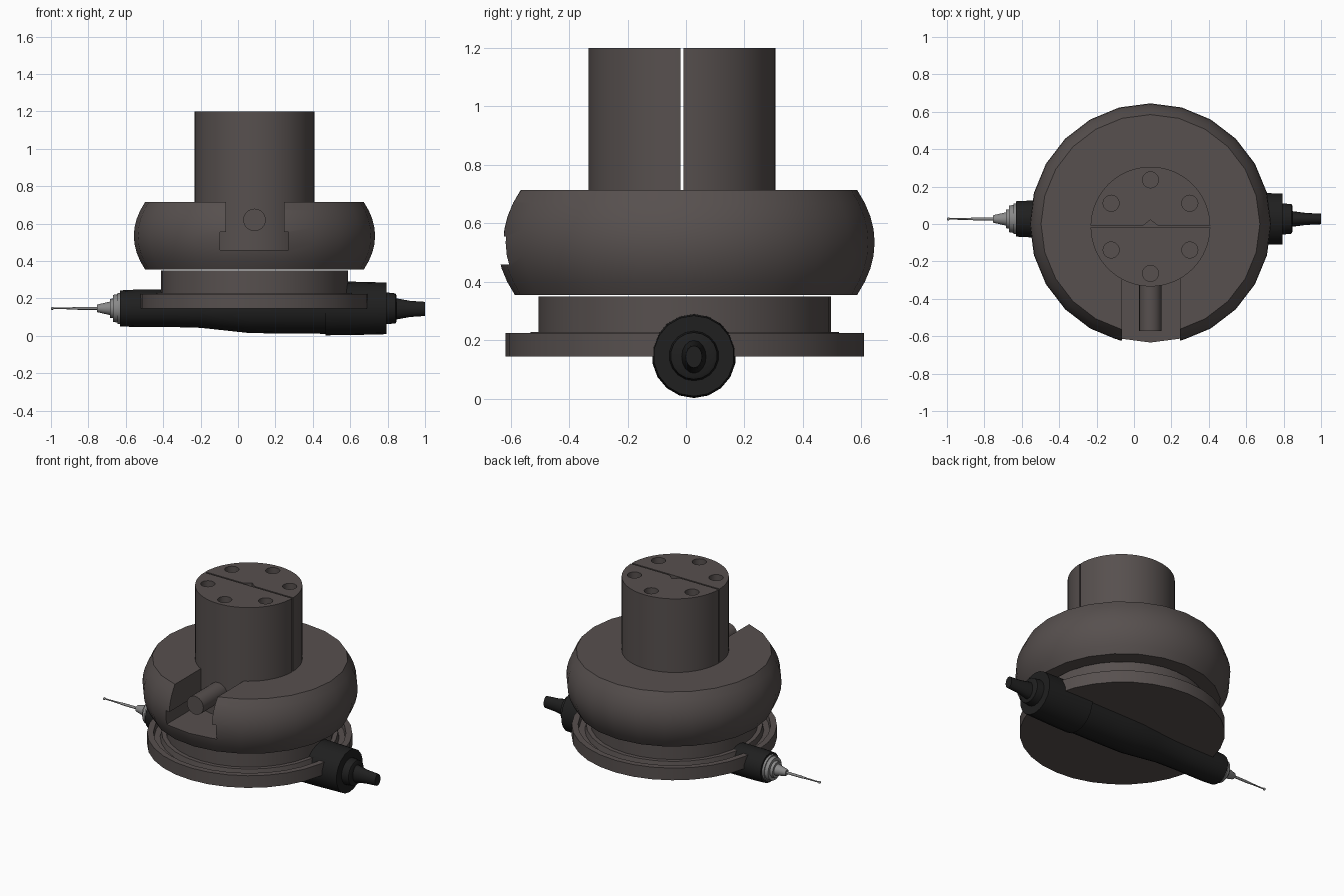
import bpy, bmesh, math
from mathutils import Matrix, Vector

if "Cube" in bpy.data.objects:
    bpy.data.objects.remove(bpy.data.objects["Cube"])

CX = 0.088  # vertical axis of the holder


def material(name, rgb):
    m = bpy.data.materials.new(name)
    m.diffuse_color = (*rgb, 1)
    m.use_nodes = True
    m.node_tree.nodes["Principled BSDF"].inputs["Base Color"].default_value = m.diffuse_color
    return m


BROWN = material("warm grey", (0.095, 0.08, 0.077))
BLACK = material("black", (0.014, 0.014, 0.014))
STEEL = material("steel grey", (0.25, 0.25, 0.25))


def finish(name, bm, mat):
    bmesh.ops.recalc_face_normals(bm, faces=bm.faces)
    me = bpy.data.meshes.new(name)
    bm.to_mesh(me)
    bm.free()
    me.materials.append(mat)
    ob = bpy.data.objects.new(name, me)
    bpy.context.collection.objects.link(ob)
    return ob


def smooth(ob, deg=35):
    bpy.ops.object.select_all(action='DESELECT')
    ob.select_set(True)
    bpy.context.view_layer.objects.active = ob
    bpy.ops.object.shade_smooth_by_angle(angle=math.radians(deg))
    return ob


def lathe(name, profile, sides, mat, matrix, squash=1.0):
    """Closed solid from (height, radius) pairs turned about local z."""
    bm = bmesh.new()
    rings = []
    for h, r in profile:
        rings.append([bm.verts.new((r * squash * math.cos(2 * math.pi * i / sides),
                                    r * math.sin(2 * math.pi * i / sides), h))
                      for i in range(sides)])
    for a, b in zip(rings, rings[1:]):
        for i in range(sides):
            j = (i + 1) % sides
            bm.faces.new((a[i], a[j], b[j], b[i]))
    bm.faces.new(rings[0])
    bm.faces.new(rings[-1])
    bm.transform(matrix)
    return finish(name, bm, mat)


def upright(y=0.0):
    return Matrix.Translation((CX, y, 0))


def cut(ob, cutter):
    mod = ob.modifiers.new("cut", 'BOOLEAN')
    mod.operation, mod.solver, mod.object = 'DIFFERENCE', 'EXACT', cutter
    bpy.ops.object.select_all(action='DESELECT')
    ob.select_set(True)
    bpy.context.view_layer.objects.active = ob
    bpy.ops.object.modifier_apply(modifier=mod.name)
    bpy.data.objects.remove(cutter)


def prism(bm, outline, z0, z1):
    low = [bm.verts.new((x, y, z0)) for x, y in outline]
    face = bm.faces.new(low)
    up = bmesh.ops.extrude_face_region(bm, geom=[face])
    bmesh.ops.translate(bm, vec=(0, 0, z1 - z0),
                        verts=[v for v in up["geom"] if isinstance(v, bmesh.types.BMVert)])


# Bulging collar with an arc profile
n = 8
arc = [(0.535 + 0.18 * t, 0.585 + 0.06 * (1 - t * t)) for t in
       [-1 + 2 * i / n for i in range(n + 1)]]
collar = lathe("collar", arc, 24, BROWN, upright())

# T-shaped slot in the front of the collar
bm = bmesh.new()
t_shape = [(-0.095, 0.46), (0.27, 0.46), (0.27, 0.555), (0.245, 0.555),
           (0.245, 0.9), (-0.065, 0.9), (-0.065, 0.555), (-0.095, 0.555)]
prism(bm, t_shape, 0.2, 0.8)
bm.transform(Matrix.Rotation(math.pi / 2, 4, 'X'))
cut(collar, finish("slot_cutter", bm, BROWN))
smooth(collar)

# Peg in the slot
smooth(lathe("slot_peg", [(0.25, 0.06), (0.572, 0.06)], 24, BROWN,
             Matrix.Translation((CX, 0, 0.62)) @ Matrix.Rotation(math.pi / 2, 4, 'X')))

# Split post: two half cylinders, the rear one with a small notch
bm = bmesh.new()
R, GAP, YC = 0.32, 0.005, -0.014
a0 = math.asin(GAP / R)
half = [(R * math.cos(a0 + (math.pi - 2 * a0) * i / 32),
         R * math.sin(a0 + (math.pi - 2 * a0) * i / 32)) for i in range(33)]
notch = [(-0.04, GAP), (0, 0.036), (0.04, GAP)]
prism(bm, half + notch, 0.42, 1.2)
prism(bm, [(x, -y) for x, y in half], 0.42, 1.2)
bm.transform(upright(YC))
post = finish("split_post", bm, BROWN)

# Six blind holes in the post top
bm = bmesh.new()
for i in range(6):
    a = math.pi / 2 + i * math.pi / 3
    bmesh.ops.create_cone(bm, cap_ends=True, segments=20, radius1=0.043, radius2=0.043, depth=0.2,
                          matrix=upright(YC) @ Matrix.Translation(
                              (0.243 * math.cos(a), 0.25 * math.sin(a), 1.2)))
cut(post, finish("hole_cutter", bm, BROWN))
smooth(post)

# Base disc with a groove and the neck
base = [(0.145, 0.613), (0.225, 0.613), (0.225, 0.575), (0.195, 0.57), (0.195, 0.535),
        (0.229, 0.527), (0.229, 0.5), (0.350, 0.5)]
smooth(lathe("base_and_neck", base, 32, BROWN, upright(-0.004)))

# Handpiece lying along x through the base
along_x = Matrix.Translation((0, 0.027, 0.147)) @ Matrix.Rotation(math.pi / 2, 4, 'Y')
grip = [(-0.63, 0.096), (-0.55, 0.1), (-0.35, 0.1), (-0.2, 0.104), (-0.07, 0.118),
        (0.06, 0.132), (0.2, 0.134), (0.467, 0.136), (0.467, 0.144), (0.6, 0.143),
        (0.795, 0.138)]
smooth(lathe("handpiece_grip", grip, 18, BLACK, along_x))
smooth(lathe("handpiece_end_cap", [(0.78, 0.1), (0.795, 0.1), (0.795, 0.085), (0.842, 0.08),
                                   (0.847, 0.07)], 18, BLACK, along_x))

# Oval cable strain relief
oval = Matrix.Translation((0, 0.027, 0.144)) @ Matrix.Rotation(math.pi / 2, 4, 'Y')
bm_relief = lathe("strain_relief", [(0.83, 0.042), (0.845, 0.042), (0.92, 0.032), (1.0, 0.028)],
                  16, BLACK, oval, squash=1.35)
smooth(bm_relief)

# Stepped metal nose and needle
nose = [(-0.755, 0.018), (-0.75, 0.021), (-0.685, 0.036), (-0.685, 0.05), (-0.667, 0.053),
        (-0.667, 0.072), (-0.645, 0.076), (-0.645, 0.083), (-0.62, 0.083)]
smooth(lathe("nose_chuck", nose, 18, STEEL, along_x))
needle = [(-1.0, 0.003), (-0.997, 0.008), (-0.989, 0.008), (-0.985, 0.004),
          (-0.9, 0.005), (-0.85, 0.008), (-0.74, 0.008)]
smooth(lathe("needle", needle, 10, STEEL, along_x), 60)
